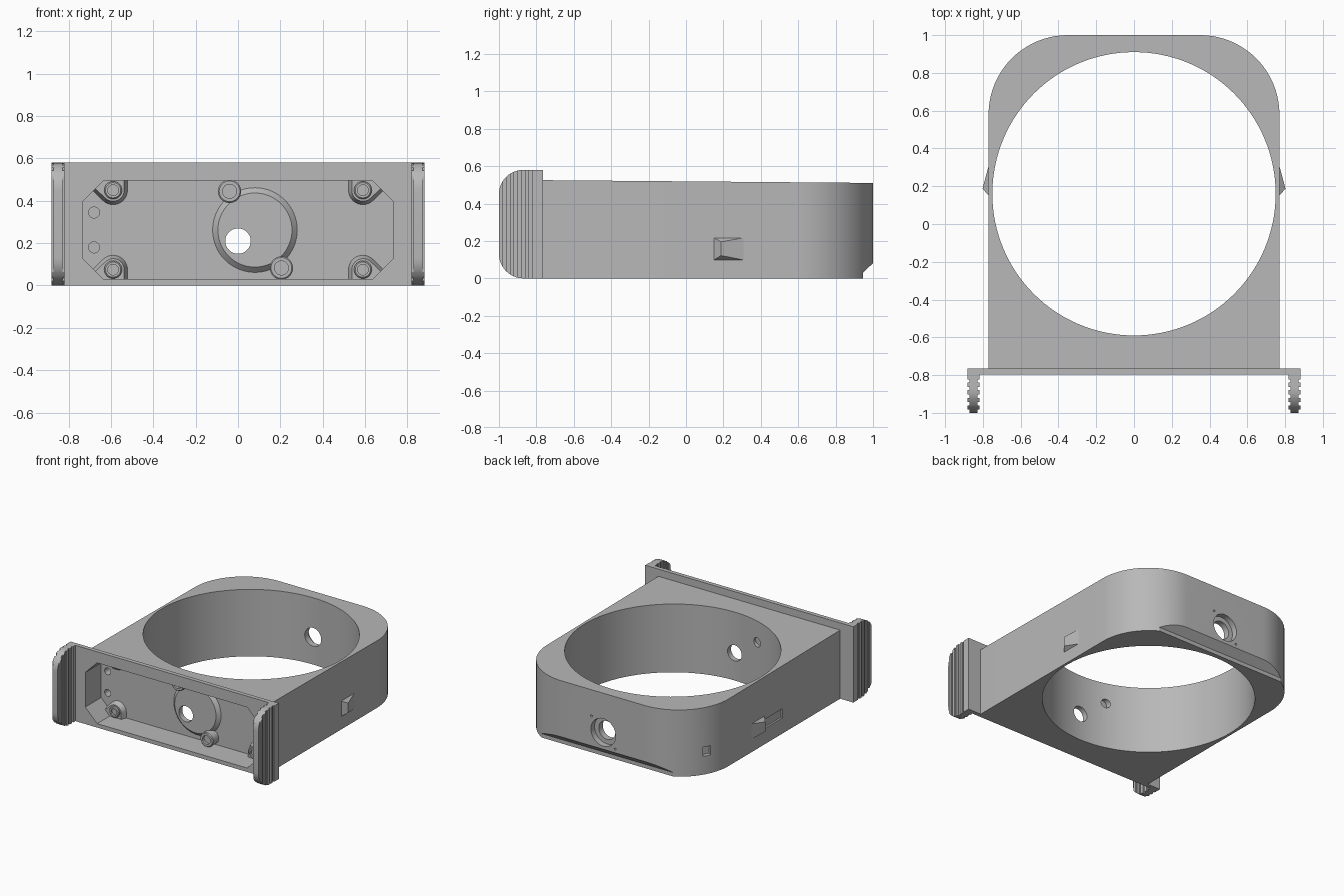
import bpy, bmesh
from math import sin, cos, pi, radians

if "Cube" in bpy.data.objects:
    bpy.data.objects.remove(bpy.data.objects["Cube"], do_unlink=True)

GREY = (0.48, 0.48, 0.48, 1)
mat = bpy.data.materials.new("plain grey")
mat.use_nodes = True
mat.diffuse_color = GREY
mat.node_tree.nodes["Principled BSDF"].inputs["Base Color"].default_value = GREY


def finish(name, bm):
    bmesh.ops.recalc_face_normals(bm, faces=bm.faces)
    me = bpy.data.meshes.new(name)
    bm.to_mesh(me)
    bm.free()
    me.materials.append(mat)
    ob = bpy.data.objects.new(name, me)
    bpy.context.collection.objects.link(ob)
    return ob


def place(axis, u, v, h):
    return {"x": (h, u, v), "y": (u, h, v), "z": (u, v, h)}[axis]


def prism(name, pts, axis, lo, hi):
    """Extrude a flat outline along an axis."""
    bm = bmesh.new()
    rings = [[bm.verts.new(place(axis, u, v, h)) for u, v in pts] for h in (lo, hi)]
    for ring in rings:
        bm.faces.new(ring)
    for i in range(len(pts)):
        j = (i + 1) % len(pts)
        bm.faces.new((rings[0][i], rings[0][j], rings[1][j], rings[1][i]))
    return finish(name, bm)


def arc(cx, cy, r, a0=0, a1=360, n=48):
    steps = n if a1 - a0 == 360 else n + 1
    angles = [radians(a0 + (a1 - a0) * i / n) for i in range(steps)]
    return [(cx + r * cos(a), cy + r * sin(a)) for a in angles]


def rect(a, b, c, d):
    return [(a, c), (b, c), (b, d), (a, d)]


def lathe_y(name, cx, cz, profile, n=48):
    """Closed round part about a y axis, from (radius, y) pairs."""
    bm = bmesh.new()
    rings = [[bm.verts.new((x, y, z)) for x, z in arc(cx, cz, r, n=n)] for r, y in profile]
    for a, b in zip(rings, rings[1:]):
        for i in range(n):
            j = (i + 1) % n
            bm.faces.new((a[i], a[j], b[j], b[i]))
    bm.faces.new(rings[0])
    bm.faces.new(rings[-1])
    return finish(name, bm)


def combine(ob, other, op):
    mod = ob.modifiers.new("combine", "BOOLEAN")
    mod.operation, mod.solver, mod.object = op, "EXACT", other
    bpy.context.view_layer.objects.active = ob
    bpy.ops.object.modifier_apply(modifier=mod.name)
    bpy.data.objects.remove(other, do_unlink=True)


def cut(ob, other):
    combine(ob, other, "DIFFERENCE")


# Housing block with two rounded rear corners and a slightly falling top
outline = ([(-0.77, -0.78), (0.77, -0.78)] + arc(0.35, 0.58, 0.42, 0, 90, 20)
           + arc(-0.35, 0.58, 0.42, 90, 180, 20))
housing = prism("housing", outline, "z", 0, 0.525)
for v in housing.data.vertices:
    if v.co.z > 0.1:
        v.co.z -= 0.015 * (v.co.y + 0.78) / 1.78

# Front plate, large bore and front pocket
combine(housing, prism("front_plate", rect(-0.88, 0.88, -0.797, -0.765), "z", 0, 0.58), "UNION")
cut(housing, prism("bore", arc(0, 0.16, 0.75, n=128), "z", -0.1, 0.8))
X, LOW, HIGH, C = 0.735, 0.03, 0.495, 0.1
pocket = [(-X + C, LOW), (X - C, LOW), (X, LOW + C), (X, HIGH - C),
          (X - C, HIGH), (-X + C, HIGH), (-X, HIGH - C), (-X, LOW + C)]
cut(housing, prism("pocket", pocket, "y", -0.9, -0.605))

# Raised disc in the pocket, with the shaft hole through both walls
combine(housing, lathe_y("disc", 0.08, 0.262, [(0.2, -0.599), (0.2, -0.605), (0.175, -0.63)], 64), "UNION")
cut(housing, prism("shaft_hole", arc(0, 0.21, 0.06), "y", -0.7, -0.5))
cut(housing, prism("rear_hole", arc(0, 0.21, 0.07), "y", 0.8, 1.1))
cut(housing, prism("rear_counterbore", arc(0, 0.21, 0.105), "y", 0.955, 1.1))
for s in (-1, 1):
    cut(housing, prism("pin_hole", arc(s * 0.1, 0.21 + s * 0.1, 0.008, n=12), "y", 0.96, 1.1))
for z in (0.18, 0.345):
    cut(housing, prism("cable_hole", arc(-0.68, z, 0.026, n=24), "y", -0.7, -0.5))
cut(housing, prism("inner_blind_hole", arc(-0.21, 0.36, 0.035, n=24), "y", -0.592, -0.4))

# Undercut along the rear bottom edge
cut(housing, prism("rear_undercut", [(0.945, -0.1), (0.945, 0.03), (1.015, 0.095), (1.1, 0.095), (1.1, -0.1)],
                   "x", -0.9, 0.9))

# Shallow slots on the right side and right rear corner
cut(housing, prism("side_slot", rect(-0.07, 0.15, 0.12, 0.19), "x", -0.9, -0.756))
t = radians(152)
slot = [(-0.35 + r * cos(t) - w * sin(t), 0.58 + r * sin(t) + w * cos(t))
        for r, w in ((0.39, -0.03), (0.5, -0.03), (0.5, 0.03), (0.39, 0.03))]
cut(housing, prism("corner_slot", slot, "z", 0.14, 0.21))
parts = [housing]


def screw_boss(name, x, z, r, top):
    hole = r * 0.6
    parts.append(lathe_y(name, x, z, [(r, -0.6), (r, top + 0.006), (r - 0.006, top), (hole, top),
                                      (hole, top + 0.02)], 32))


def corner_pad(name, sx, top_row):
    """Rounded pad that runs from a screw boss into the pocket corner."""
    bm = bmesh.new()
    for r, y in ((0.07, -0.6), (0.052, -0.645)):
        for dx, dz in ((0, 0), (0, 0.1), (0.08, 0.08)):
            for x, z in arc(0.59 + dx, 0.45 + dz, r, n=32):
                z = min(z, 0.505)
                over = max(0, x + z - 1.14)
                x, z = x - over / 2, z - over / 2
                bm.verts.new((sx * x, y, z if top_row else 0.525 - z))
    bmesh.ops.remove_doubles(bm, verts=bm.verts, dist=0.0005)
    hull = bmesh.ops.convex_hull(bm, input=bm.verts)
    bmesh.ops.delete(bm, geom=list(set(hull["geom_interior"])), context="VERTS")
    bmesh.ops.dissolve_limit(bm, angle_limit=0.01, verts=bm.verts, edges=bm.edges)
    parts.append(finish(name, bm))


# Screw bosses in the pocket corners and beside the disc
for side, sx in (("left", 1), ("right", -1)):
    for row, z in (("upper", 0.45), ("lower", 0.075)):
        corner_pad(f"{side}_{row}_pad", sx, row == "upper")
        screw_boss(f"{side}_{row}_boss", sx * 0.59, z, 0.042, -0.66)
screw_boss("disc_upper_boss", -0.04, 0.445, 0.055, -0.675)
screw_boss("disc_lower_boss", 0.205, 0.083, 0.055, -0.675)

# Ribbed grips and wedge catches on both sides
for side, s in (("left", 1), ("right", -1)):
    outer, inner = [], []
    for i in range(5):
        y = -1 + i * 0.04
        for dy, groove in ((0, 0.009), (0.018, 0.009), (0.018, 0), (0.04, 0)):
            outer.append((s * (0.881 - groove), y + dy))
            inner.append((s * (0.819 + groove), y + dy))
    ends = [(s * 0.881, -0.765), (s * 0.819, -0.765)]
    grip = prism(side + "_grip", outer + ends + inner[::-1], "z", -0.1, 0.7)
    shape = ([(-0.765, 0), (-0.765, 0.58)] + arc(-0.87, 0.45, 0.13, 90, 180, 12)
             + arc(-0.87, 0.13, 0.13, 180, 270, 12))
    combine(grip, prism("grip_shape", shape, "x", s * 0.7, s * 1.0), "INTERSECT")
    parts.append(grip)

    bm = bmesh.new()
    base = [bm.verts.new((s * 0.765, y, z)) for y, z in rect(0.145, 0.325, 0.095, 0.22)]
    low, high = [bm.verts.new((s * 0.802, 0.187, z)) for z in (0.122, 0.195)]
    a, b, c, d = base
    for face in (base, (a, b, low), (b, c, high, low), (c, d, high), (d, a, low, high)):
        bm.faces.new(face)
    parts.append(finish(side + "_catch", bm))

# Smooth the round walls, keep hard edges
bpy.ops.object.select_all(action="DESELECT")
for ob in parts:
    ob.select_set(True)
bpy.context.view_layer.objects.active = housing
bpy.ops.object.shade_smooth_by_angle(angle=radians(25))
